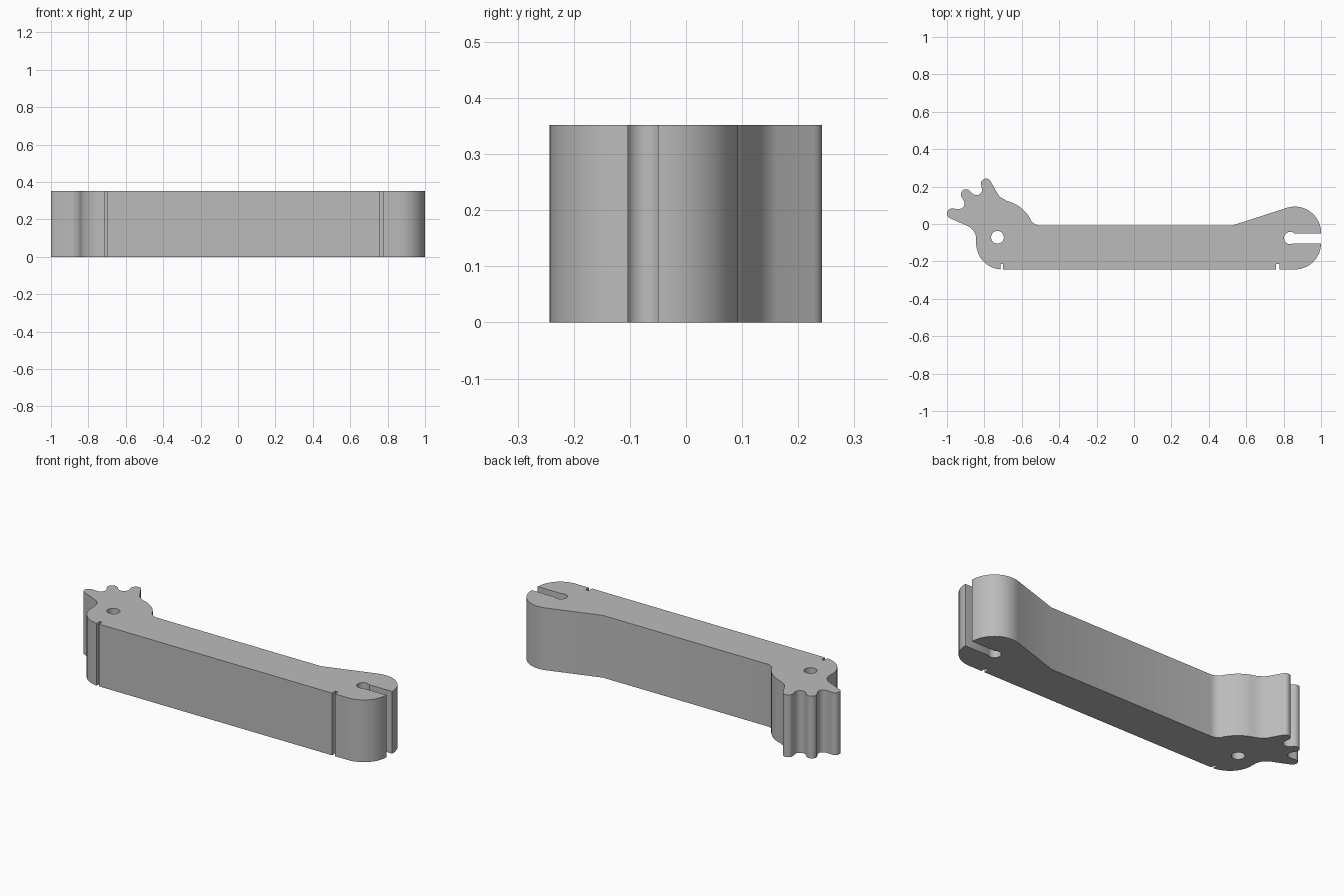
import bpy, bmesh
from math import radians, cos, sin

HEIGHT = 0.352
BOTTOM, TOP = -0.243, -0.008
MID = -0.075

cube = bpy.data.objects.get("Cube")
if cube:
    bpy.data.objects.remove(cube, do_unlink=True)


def arc(cx, cy, r, start, end, step=7):
    """Points along an arc, angles in degrees."""
    n = max(2, round(abs(end - start) / step))
    angles = [radians(start + (end - start) * i / n) for i in range(n + 1)]
    return [(cx + r * cos(a), cy + r * sin(a)) for a in angles]


def notch(x0, x1, depth):
    """Small square groove in the front face."""
    return [(x0, BOTTOM), (x0, BOTTOM + depth), (x1, BOTTOM + depth), (x1, BOTTOM)]


# Outline, clockwise from the left end of the front face
outline = arc(-0.704, -0.103, 0.14, 265, 180)            # rounded heel
outline += arc(-0.92, -0.08, 0.076, 0, 72)               # hollow under the teeth
outline += arc(-0.973, 0.056, 0.027, 242, 75, 14)        # first tooth
outline += arc(-0.936, 0.11, 0.03, -100, 25, 14)         # gap
outline += arc(-0.898, 0.158, 0.028, 200, 45, 14)        # second tooth
outline += arc(-0.842, 0.184, 0.03, -135, -5, 14)        # gap
outline += arc(-0.791, 0.216, 0.027, 185, 25, 14)        # third tooth
outline += [(-0.728, 0.16), (-0.716, 0.145), (-0.7, 0.135)]
outline += arc(-0.73, -0.073, 0.203, 76, 29)             # shoulder around the pivot
outline += arc(-0.5, 0.054, 0.062, 208, 270)             # fillet into the bar
outline += [(0.525, TOP)]
outline += arc(0.86, -0.047, 0.14, 107, 0)               # upper fork corner
outline += [(1.0, -0.05)]
outline += arc(0.835, MID, 0.033, 49, 302, 11)           # slot with round end
outline += [(1.0, -0.103)]
outline += arc(0.86, -0.103, 0.14, -1, -90)              # lower fork corner
outline += notch(0.778, 0.759, 0.03)
outline += notch(-0.7, -0.715, 0.03)

pivot_hole = arc(-0.73, -0.071, 0.034, 0, 350, 10)

# Fill the profile and extrude it upward
bm = bmesh.new()
edges = []
for loop in (outline, pivot_hole):
    verts = [bm.verts.new((x, y, 0)) for x, y in loop]
    edges += [bm.edges.new((v, verts[i - 1])) for i, v in enumerate(verts)]
bmesh.ops.triangle_fill(bm, edges=edges, use_beauty=True, use_dissolve=False)
result = bmesh.ops.extrude_face_region(bm, geom=bm.faces[:], use_keep_orig=True)
raised = [g for g in result["geom"] if isinstance(g, bmesh.types.BMVert)]
bmesh.ops.translate(bm, verts=raised, vec=(0, 0, HEIGHT))
bmesh.ops.recalc_face_normals(bm, faces=bm.faces[:])

mesh = bpy.data.meshes.new("toothed_lever_arm")
bm.to_mesh(mesh)
bm.free()
lever = bpy.data.objects.new("toothed_lever_arm", mesh)
bpy.context.collection.objects.link(lever)

# Plain grey material
grey = bpy.data.materials.new("light_grey")
grey.use_nodes = True
color = (0.5, 0.5, 0.5, 1)
grey.diffuse_color = color
grey.node_tree.nodes["Principled BSDF"].inputs["Base Color"].default_value = color
mesh.materials.append(grey)

bpy.ops.object.select_all(action="DESELECT")
lever.select_set(True)
bpy.context.view_layer.objects.active = lever
bpy.ops.object.shade_smooth_by_angle(angle=radians(30))
